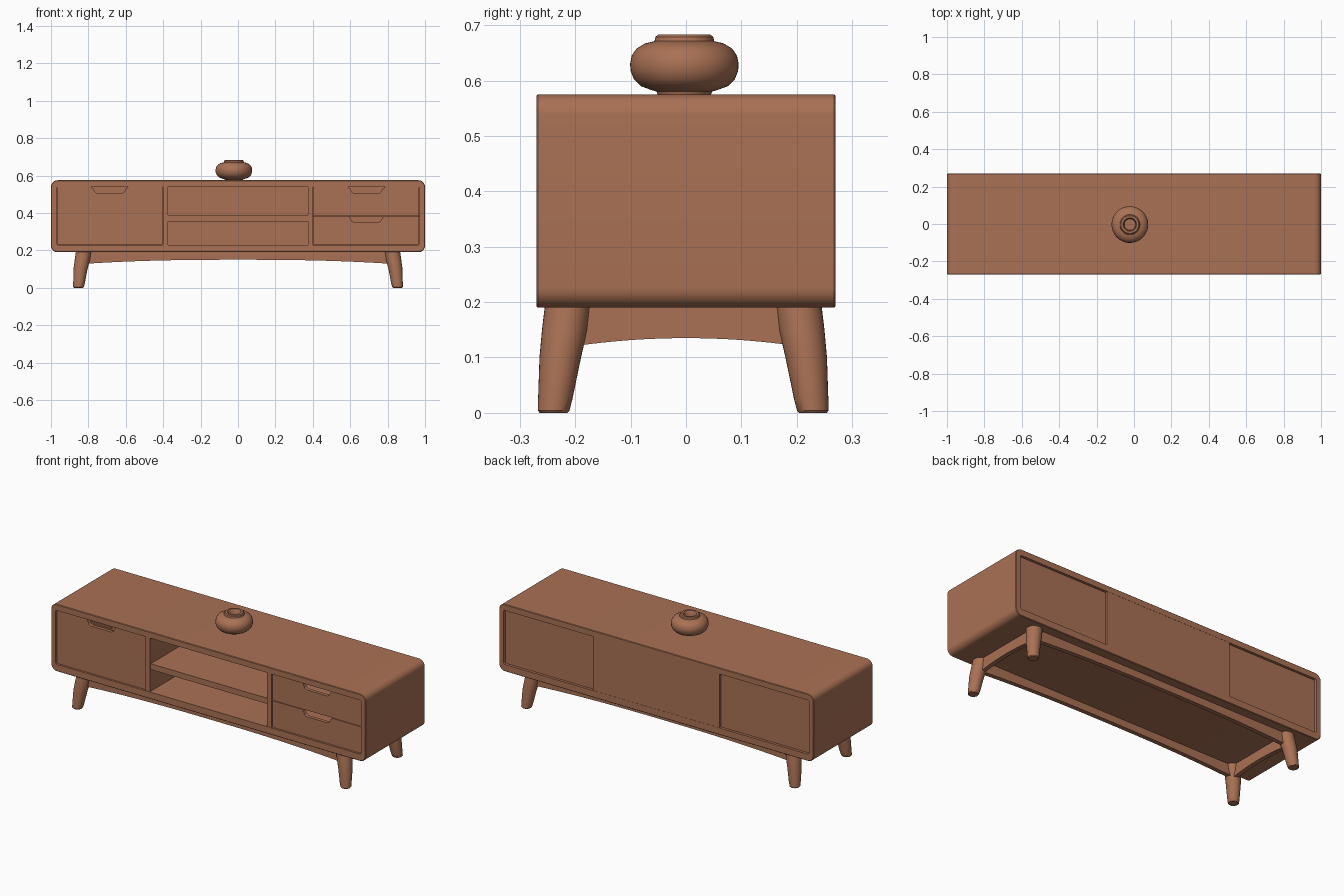
import bpy, bmesh, math

cube = bpy.data.objects.get("Cube")
if cube:
    bpy.data.objects.remove(cube, do_unlink=True)

wood = bpy.data.materials.new("warm_brown_wood")
wood.use_nodes = True
COLOUR = (0.40, 0.165, 0.09, 1)
wood.diffuse_color = COLOUR
bsdf = next(n for n in wood.node_tree.nodes if n.type == 'BSDF_PRINCIPLED')
bsdf.inputs["Base Color"].default_value = COLOUR


def finish(name, bm, smooth=False):
    bmesh.ops.recalc_face_normals(bm, faces=bm.faces[:])
    mesh = bpy.data.meshes.new(name)
    bm.to_mesh(mesh)
    bm.free()
    mesh.materials.append(wood)
    obj = bpy.data.objects.new(name, mesh)
    bpy.context.collection.objects.link(obj)
    if smooth:
        bpy.ops.object.select_all(action='DESELECT')
        obj.select_set(True)
        bpy.context.view_layer.objects.active = obj
        bpy.ops.object.shade_smooth_by_angle(angle=math.radians(35))
    return obj


def prism(name, outline, start, end, along_x=False):
    """Extrude an outline (across, z) along y, or along x."""
    bm = bmesh.new()
    place = lambda a, z, d: (d, a, z) if along_x else (a, d, z)
    near, far = [[bm.verts.new(place(a, z, d)) for a, z in outline] for d in (start, end)]
    bm.faces.new(near)
    bm.faces.new(far)
    for i in range(len(outline)):
        j = (i + 1) % len(outline)
        bm.faces.new((near[i], near[j], far[j], far[i]))
    return finish(name, bm)


def board(name, x0, x1, y0, y1, z0, z1):
    return prism(name, [(x0, z0), (x1, z0), (x1, z1), (x0, z1)], y0, y1)


def turned(name, rings, sides=32):
    """Stack of circles (x, y, z, radius), capped at both ends."""
    bm = bmesh.new()
    loops = []
    for x, y, z, r in rings:
        angles = [math.tau * i / sides for i in range(sides)]
        loops.append([bm.verts.new((x + r * math.cos(a), y + r * math.sin(a), z)) for a in angles])
    for low, high in zip(loops, loops[1:]):
        for i in range(sides):
            j = (i + 1) % sides
            bm.faces.new((low[i], low[j], high[j], high[i]))
    bm.faces.new(loops[0])
    bm.faces.new(loops[-1])
    return finish(name, bm, True)


def rounded(half, z0, z1, r, steps=8):
    pts = []
    corners = [(half - r, z1 - r), (r - half, z1 - r), (r - half, z0 + r), (half - r, z0 + r)]
    for k, (cx, cz) in enumerate(corners):
        for i in range(steps + 1):
            a = math.pi / 2 * (k + i / steps)
            pts.append((cx + r * math.cos(a), cz + r * math.sin(a)))
    return pts


# Cabinet shell: a rounded rectangular tube, open front and back
FRONT, BACK, LOW, HIGH = -0.27, 0.27, 0.23, 0.54
outer = rounded(1.0, 0.19, 0.575, 0.036)
inner = rounded(0.97, LOW, HIGH, 0.006)
lip = rounded(0.997, 0.193, 0.572, 0.033)
sections = [(inner, FRONT), (lip, FRONT), (outer, FRONT + 0.003),
            (outer, BACK - 0.003), (lip, BACK), (inner, BACK)]
bm = bmesh.new()
rings = [[bm.verts.new((x, y, z)) for x, z in pts] for pts, y in sections]
for a, b in zip(rings, rings[1:] + rings[:1]):
    for i in range(len(a)):
        j = (i + 1) % len(a)
        bm.faces.new((a[i], a[j], b[j], b[i]))
finish("cabinet_shell", bm, True)

# Dividers, shelf and back panels
for side, s in (("left", 1), ("right", -1)):
    x0, x1 = sorted((s * 0.373, s * 0.402))
    board(side + "_divider", x0, x1, FRONT + 0.002, BACK - 0.004, LOW, HIGH)
    x0, x1 = sorted((s * 0.402, s * 0.97))
    board(side + "_back_panel", x0, x1, 0.24, 0.255, LOW, HIGH)
board("middle_back_panel", -0.402, 0.402, 0.25, BACK - 0.001, LOW, HIGH)
board("middle_shelf", -0.373, 0.373, FRONT + 0.01, 0.25, 0.355, 0.388)


# Door and drawer fronts with a finger notch in the top edge
def notched_front(name, x0, x1, z0, z1):
    c = (x0 + x1) / 2
    dip = [(0.1, 0), (0.088, 0.006), (0.078, 0.026), (0.066, 0.034)]
    outline = [(x0, z0), (x1, z0), (x1, z1)]
    outline += [(c + dx, z1 - dz) for dx, dz in dip]
    outline += [(c - dx, z1 - dz) for dx, dz in reversed(dip)]
    outline.append((x0, z1))
    prism(name, outline, FRONT + 0.008, FRONT + 0.028)


notched_front("right_door", -0.968, -0.404, LOW + 0.002, HIGH - 0.002)
notched_front("upper_drawer_front", 0.404, 0.968, 0.387, HIGH - 0.002)
notched_front("lower_drawer_front", 0.404, 0.968, LOW + 0.002, 0.384)
board("drawer_rail", 0.402, 0.97, FRONT + 0.03, 0.24, 0.38, 0.39)

# Splayed tapered legs
profile = [(0.853, 0.234, 0, 0.025), (0.853, 0.234, 0.004, 0.0285),
           (0.85, 0.231, 0.025, 0.031), (0.842, 0.222, 0.1, 0.0375),
           (0.832, 0.214, 0.15, 0.041), (0.824, 0.207, 0.2, 0.042)]
for side, sx in (("left", 1), ("right", -1)):
    for end, sy in (("front", -1), ("back", 1)):
        turned(f"{end}_{side}_leg", [(sx * x, sy * y - 0.005, z, r) for x, y, z, r in profile])


# Arched rails joining the legs
def arch(half, end_z, mid_z, power, steps=24):
    pts = [(half, 0.195), (-half, 0.195)]
    for i in range(steps + 1):
        t = 2 * i / steps - 1
        pts.append((t * half, mid_z + (end_z - mid_z) * abs(t) ** power))
    return pts


for name, s in (("front", -1), ("back", 1)):
    y = s * 0.21 - 0.005
    prism(name + "_rail", arch(0.82, 0.128, 0.15, 2.5), y - 0.0125, y + 0.0125)
for name, s in (("left", 1), ("right", -1)):
    x = s * 0.828
    prism(name + "_rail", arch(0.205, 0.12, 0.135, 2), x - 0.0125, x + 0.0125, True)

# Squat vase with a collar and a hollow mouth
vase = [(0.574, 0.048), (0.58, 0.05), (0.583, 0.06), (0.59, 0.079), (0.602, 0.091),
        (0.617, 0.097), (0.63, 0.098), (0.645, 0.095), (0.658, 0.086), (0.667, 0.071),
        (0.671, 0.054), (0.679, 0.052), (0.683, 0.047), (0.683, 0.036),
        (0.678, 0.032), (0.65, 0.03)]
turned("vase", [(-0.022, -0.003, z, r) for z, r in vase], 48)
